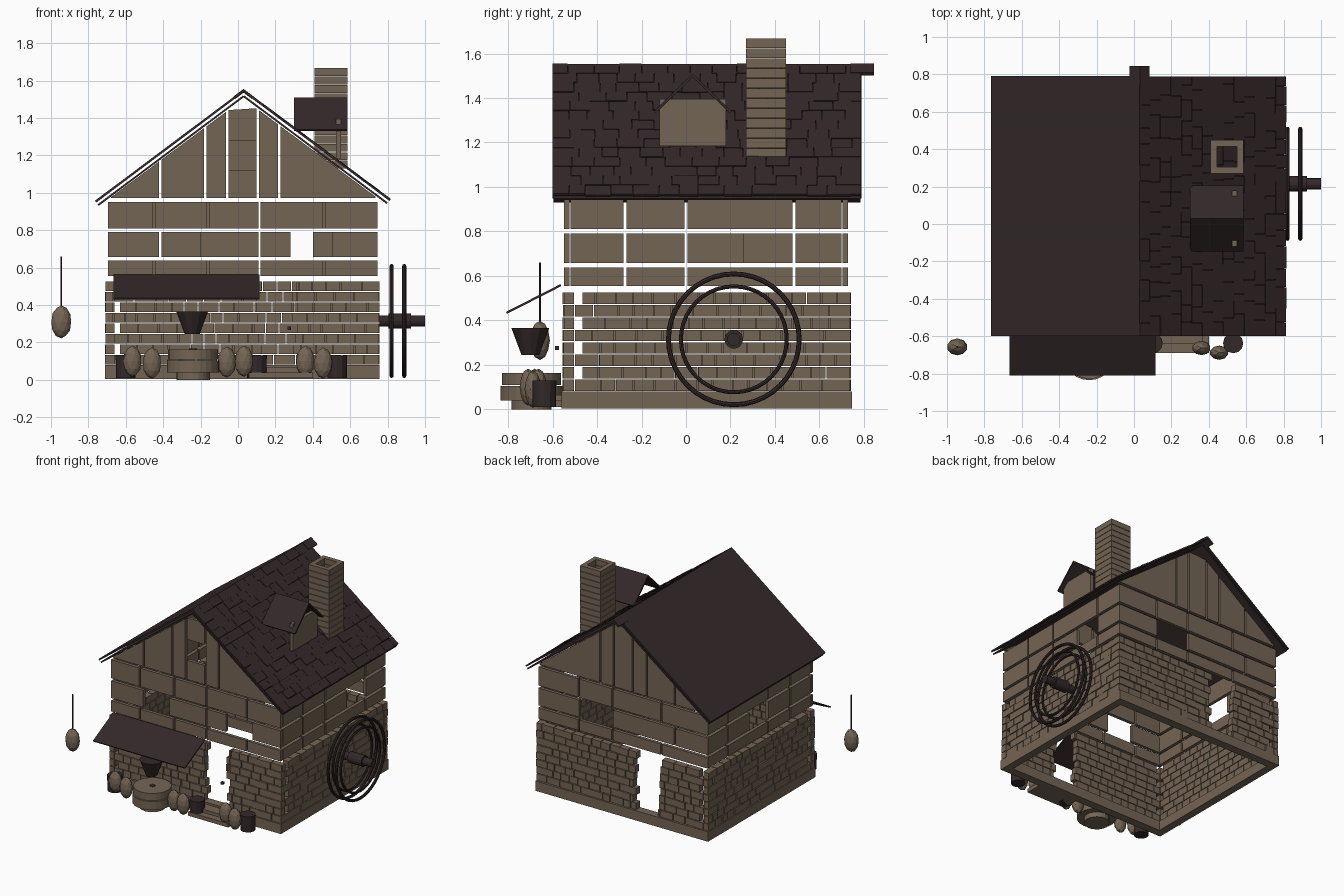
import bpy, bmesh, math, random
from mathutils import Vector, Matrix

if "Cube" in bpy.data.objects:
    bpy.data.objects.remove(bpy.data.objects["Cube"])
random.seed(4)

def material(name, rgb):
    m = bpy.data.materials.new(name)
    m.diffuse_color = (*rgb, 1)
    m.use_nodes = True
    m.node_tree.nodes["Principled BSDF"].inputs["Base Color"].default_value = m.diffuse_color
    return m

TAN = material("tan_stone", (0.175, 0.130, 0.090))
DARK = material("dark_wood", (0.034, 0.021, 0.022))

def finish(name, bm, mat):
    bmesh.ops.recalc_face_normals(bm, faces=bm.faces)
    me = bpy.data.meshes.new(name)
    bm.to_mesh(me)
    bm.free()
    me.materials.append(mat)
    ob = bpy.data.objects.new(name, me)
    bpy.context.collection.objects.link(ob)
    return ob

def box(bm, x0, x1, y0, y1, z0, z1, frame=Matrix()):
    m = Matrix.Translation(((x0+x1)/2, (y0+y1)/2, (z0+z1)/2)) @ Matrix.Diagonal((x1-x0, y1-y0, z1-z0, 1))
    bmesh.ops.create_cube(bm, size=1, matrix=frame @ m)

def boxes(name, items, mat):
    bm = bmesh.new()
    for b in items:
        box(bm, *b)
    return finish(name, bm, mat)

def slope(origin, d, e):
    # frame with x down the slope, y along the ridge, z outwards
    d, e = Vector(d).normalized(), Vector(e)
    n = d.cross(e)
    n = -n if n.z < 0 else n
    m = Matrix((d, e, n)).transposed().to_4x4()
    m.translation = origin
    return m

def cone(name, c, r0, r1, h, mat, sides=14, axis='Z'):
    bm = bmesh.new()
    rot = Matrix.Rotation(math.pi/2, 4, 'Y') if axis == 'X' else Matrix()
    bmesh.ops.create_cone(bm, cap_ends=True, segments=sides, radius1=r0, radius2=r1, depth=h,
                          matrix=Matrix.Translation(c) @ rot)
    return finish(name, bm, mat)

def pieces(lo, hi, cuts, gap=0.013, holes=()):
    # split a span at the cuts, leaving gaps and skipping holes
    pts = [lo] + [v for c in sorted(cuts) for v in (c-gap/2, c+gap/2)] + [hi]
    out = list(zip(pts[::2], pts[1::2]))
    for a, b in holes:
        out = [q for p in out for q in ((p[0], min(p[1], a)), (max(p[0], b), p[1])) if q[1]-q[0] > 0.01]
    return out

X0, X1, Y0, Y1 = -0.71, 0.757, -0.555, 0.742

# foundation ring
F = 0.06
boxes("foundation", [(X0, X1, Y0-.005, Y0+F, .005, .08), (X0, X1, Y1-F, Y1+.005, .005, .08),
                     (X0, X0+F, Y0+F, Y1-F, .005, .08), (X1-F, X1, Y0+F, Y1-F, .005, .08)], TAN)

# stone courses, with a doorway in the front and the back
def courses(lo, hi, door=None):
    rows, n, z0 = [], 8, 0.083
    h = (0.53-z0)/n
    for r in range(n):
        z = z0+r*h
        a = lo+0.045
        spans = [(lo, a)]
        a += 0.032 if r % 2 else 0.0
        while a < hi-0.02:
            w = random.uniform(0.06, 0.12)
            b = hi if a+w > hi-0.04 else a+w
            spans.append((a, b))
            a = b
        for a, b in spans:
            if door:
                j = random.uniform(-.02, .02)
                d0, d1 = door[0]+j, door[1]+j
                cut = [(a, min(b, d0)), (max(a, d1), b)]
            else:
                cut = [(a, b)]
            for p, q in cut:
                if q-p > 0.015:
                    rows.append((p+.002, q-.003, z, z+h-.005, random.uniform(0, .007)))
    return rows

T = 0.05
boxes("front_stones", [(a, b, Y0+j, Y0+T, z, w) for a, b, z, w, j in courses(X0, X1, (.11, .30))], TAN)
boxes("back_stones", [(a, b, Y1-T, Y1-j, z, w) for a, b, z, w, j in courses(X0, X1, (-.29, -.08))], TAN)
boxes("left_stones", [(X0+j, X0+T, a, b, z, w) for a, b, z, w, j in courses(Y0+.01, Y1-.01)], TAN)
boxes("right_stones", [(X1-T, X1-j, a, b, z, w) for a, b, z, w, j in courses(Y0+.01, Y1-.01)], TAN)

# upper storey panels in three bands, windows in the middle band
bands = [(.555, .638), (.658, .79), (.81, .952)]
front, back, left, right = [], [], [], []
P = 0.025
for i, (z, w) in enumerate(bands):
    mid = i == 1
    for a, b in pieces(-.695, .745, [-.415, .115, .50] if mid else [-.45, -.16, .115, .46],
                       holes=[(-.41, -.20), (.28, .50)] if mid else []):
        front.append((a, b, -.548, -.548+P, z, w))
    for a, b in pieces(-.695, .745, [-.415, .115] if mid else [-.30, .115, .40],
                       holes=[(.12, .40)] if mid else []):
        back.append((a, b, .728-P, .728, z, w))
    for side, x, hole in ((left, -.695, (0, .22)), (right, .745-P, (.26, .475))):
        for a, b in pieces(-.52, .70, [-.275, 0, .485], holes=[hole] if mid else []):
            side.append((x, x+P, a, b, z, w))
for n, s in (("front", front), ("back", back), ("left", left), ("right", right)):
    boxes(n + "_panels", s, TAN)

# gable panels cut to the roof slope
def gable(name, y, window):
    bm = bmesh.new()
    top = lambda x: min(1.46, 1.503-.742*abs(x-.03))
    for a, b in pieces(-.68, .735, [-.415, -.175, -.058, .105, .22]):
        parts = [(.972, None)]
        if window and a < 0 < b:
            parts = [(.972, 1.12), (1.28, None)]
        for z0, z1 in parts:
            pts = [(a, z0), (b, z0), (b, z1 or max(top(b), z0+.002)), (a, z1 or max(top(a), z0+.002))]
            f = bm.faces.new([bm.verts.new((x, y, z)) for x, z in pts])
            ex = bmesh.ops.extrude_face_region(bm, geom=[f])
            bmesh.ops.translate(bm, vec=(0, P, 0), verts=[v for v in ex["geom"] if isinstance(v, bmesh.types.BMVert)])
    finish(name, bm, TAN)
gable("front_gable", -.548, True)
gable("back_gable", .728-P, False)

# main roof: inner sheet and outer layer on each slope
RIDGE = (.03, 0, 1.553)
frames = {"left": slope(RIDGE, (-.795, 0, -.595), (0, 1, 0)), "right": slope(RIDGE, (.785, 0, -.585), (0, 1, 0))}
L = {"left": .993, "right": .979}
for side, m in frames.items():
    bm = bmesh.new()
    box(bm, .022, L[side], -.595, .785, -.034, -.024, m)
    finish(side + "_roof_sheet", bm, DARK)
bm = bmesh.new()
box(bm, 0, L["left"], -.60, .79, -.012, 0, frames["left"])
finish("left_roof_outer", bm, DARK)

# shingles on the right slope
bm = bmesh.new()
rows = 14
for r in range(rows):
    s0, s1 = L["right"]*r/rows, L["right"]*(r+1)/rows
    y = -.60
    while y < .79:
        w = random.uniform(.07, .13)
        y1 = .79 if y+w > .75 else y+w
        j = random.uniform(-.003, .002)
        box(bm, s0, s1+random.uniform(-.004, .004), y, y1-.002, -.012, j, frames["right"])
        y = y1
finish("right_roof_shingles", bm, DARK)

# ridge cap sticking out at the back
bm = bmesh.new()
for m in frames.values():
    box(bm, 0, .066, .74, .845, -.014, .002, m)
finish("ridge_cap", bm, DARK)

# hollow brick chimney
bricks = []
x0, x1, y0, y1, t = .41, .585, .27, .45, .035
for r in range(12):
    z, w = 1.13+r*.045, 1.13+r*.045+.042
    if r % 2:
        bricks += [(x0, x1, y0, y0+t, z, w), (x0, x1, y1-t, y1, z, w),
                   (x0, x0+t, y0+t, y1-t, z, w), (x1-t, x1, y0+t, y1-t, z, w)]
    else:
        bricks += [(x0, x0+t, y0, y1, z, w), (x1-t, x1, y0, y1, z, w),
                   (x0+t, x1-t, y0, y0+t, z, w), (x0+t, x1-t, y1-t, y1, z, w)]
boxes("chimney", bricks, TAN)

# dormer
boxes("dormer_face", [(.525, .55, -.12, .18, 1.185, 1.395)], TAN)
bm = bmesh.new()
for s in (-1, 1):
    box(bm, 0, .245, .30, .585, -.012, 0, slope((0, .03, 1.51), (0, s*.175, -.17), (1, 0, 0)))
finish("dormer_roof", bm, DARK)

# awning
bm = bmesh.new()
box(bm, 0, .275, -.665, .115, -.01, 0, slope((0, -.565, .563), (0, -.245, -.125), (1, 0, 0)))
finish("awning", bm, DARK)

# doorstep and knob
boxes("doorstep", [(.06, .40, -.69, -.56, .01, .04), (.09, .37, -.64, -.56, .04, .065)], TAN)
boxes("door_knob", [(.265, .283, -.588, -.57, .267, .285)], DARK)

# millstones and hopper
C = (-.24, -.695)
cone("millstone_stand", (*C, .02), .09, .09, .04, TAN, 20)
cone("lower_millstone", (*C, .072), .14, .14, .066, TAN, 24)
cone("upper_millstone", (*C, .136), .133, .133, .055, TAN, 24)
cone("millstone_eye", (*C, .164), .022, .022, .006, DARK, 12)
cone("hopper", (-.245, -.70, .305), .04, .085, .12, DARK, 12)

# barrels
for i, x in enumerate((-.60, .10, .53)):
    cone("barrel_%d" % i, (x, -.637, .07), .052, .054, .12, DARK, 12)

# grain sacks, the last one hanging from a rope
sacks = [(-.565, -.68, .1), (-.46, -.70, .09), (-.06, -.69, .095), (.032, -.71, .1),
         (.36, -.663, .1), (.455, -.688, .09), (-.945, -.657, .31)]
for i, c in enumerate(sacks):
    hang = i == 6
    bm = bmesh.new()
    bmesh.ops.create_icosphere(bm, subdivisions=2, radius=1)
    bmesh.ops.transform(bm, verts=bm.verts, matrix=Matrix.Translation(c) @
                        Matrix.Diagonal((.055, .045, .088, 1) if hang else (.05, .038, .083, 1)))
    finish("hanging_sack" if hang else "sack_%d" % i, bm, TAN)
cone("sack_rope", (-.945, -.657, .525), .005, .005, .27, DARK, 6)

# water wheel: two pairs of rims on an axle
def ring(name, x, R, r):
    bm = bmesh.new()
    n, k = 40, 8
    vs = [[bm.verts.new((x+r*math.sin(b), .215+(R+r*math.cos(b))*math.cos(a), .315+(R+r*math.cos(b))*math.sin(a)))
           for b in (math.tau*j/k for j in range(k))] for a in (math.tau*i/n for i in range(n))]
    for i in range(n):
        for j in range(k):
            bm.faces.new((vs[i][j], vs[(i+1) % n][j], vs[(i+1) % n][(j+1) % k], vs[i][(j+1) % k]))
    finish(name, bm, DARK)
for i, x in enumerate((.821, .889)):
    ring("outer_rim_%d" % i, x, .294, .011)
    ring("inner_rim_%d" % i, x, .238, .009)
cone("wheel_axle", (.878, .215, .315), .03, .03, .244, DARK, 14, 'X')
cone("wheel_hub", (.865, .215, .315), .042, .042, .12, DARK, 14, 'X')
